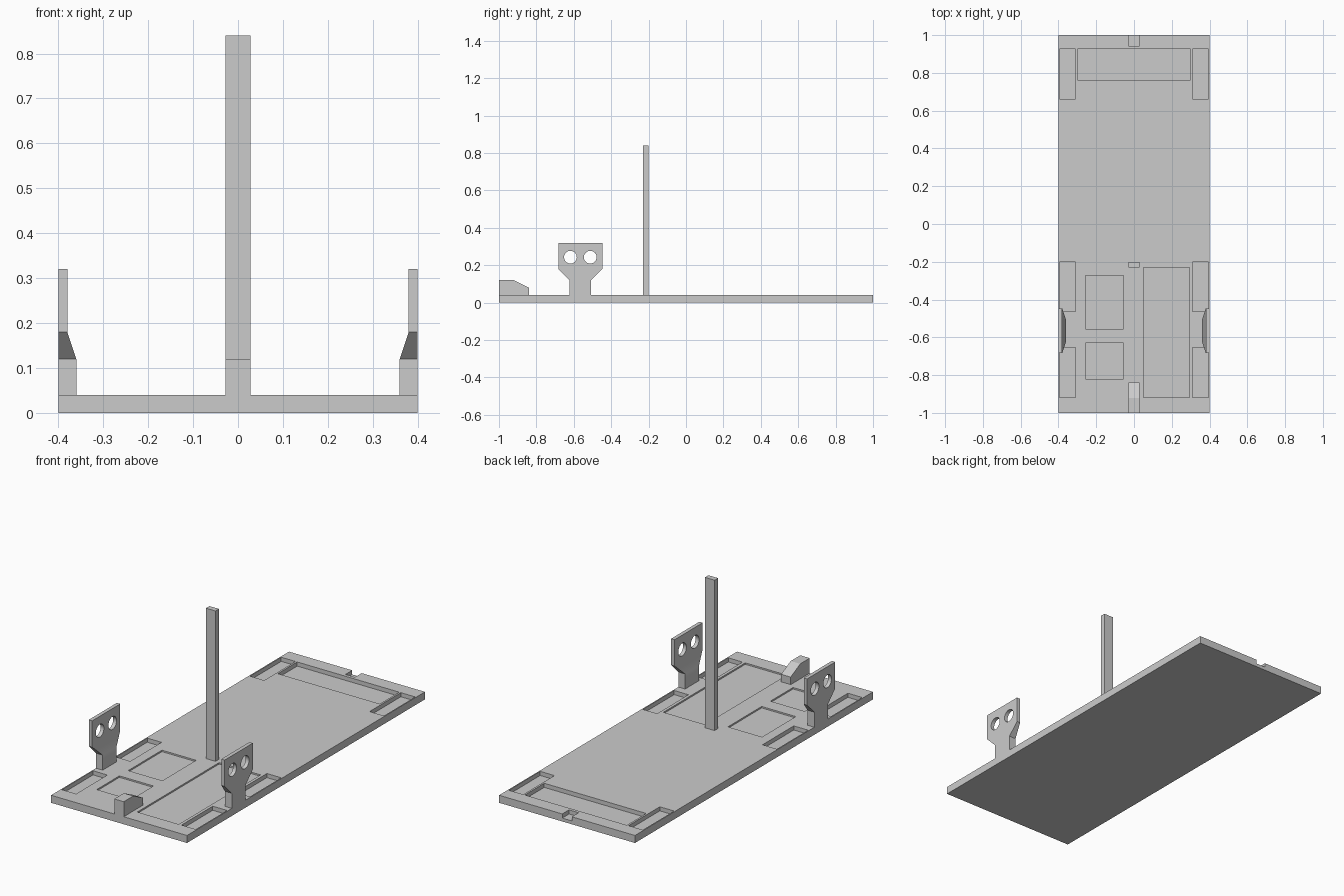
import bpy, bmesh, math
from mathutils import Vector, Matrix

if "Cube" in bpy.data.objects:
    bpy.data.objects.remove(bpy.data.objects["Cube"])

grey = bpy.data.materials.new("plain_grey")
grey.diffuse_color = (0.6, 0.6, 0.6, 1)
grey.use_nodes = True
grey.node_tree.nodes["Principled BSDF"].inputs["Base Color"].default_value = grey.diffuse_color


def make(name, bm):
    bmesh.ops.recalc_face_normals(bm, faces=bm.faces)
    me = bpy.data.meshes.new(name)
    bm.to_mesh(me)
    bm.free()
    me.materials.append(grey)
    ob = bpy.data.objects.new(name, me)
    bpy.context.collection.objects.link(ob)
    return ob


def add_box(bm, x0, x1, y0, y1, z0, z1):
    m = (Matrix.Translation(((x0 + x1) / 2, (y0 + y1) / 2, (z0 + z1) / 2))
         @ Matrix.Diagonal((x1 - x0, y1 - y0, z1 - z0, 1)))
    bmesh.ops.create_cube(bm, size=1, matrix=m)


def box(name, *dims):
    bm = bmesh.new()
    add_box(bm, *dims)
    return make(name, bm)


def prism(name, pts, axis, lo, hi):
    """Extrude a (horizontal, z) profile along x or y."""
    bm = bmesh.new()
    place = (lambda u, z: (lo, u, z)) if axis == 'x' else (lambda u, z: (u, lo, z))
    f = bm.faces.new([bm.verts.new(place(*p)) for p in pts])
    ext = bmesh.ops.extrude_face_region(bm, geom=[f])
    vs = [v for v in ext['geom'] if isinstance(v, bmesh.types.BMVert)]
    off = Vector((hi - lo, 0, 0)) if axis == 'x' else Vector((0, hi - lo, 0))
    bmesh.ops.translate(bm, verts=vs, vec=off)
    return make(name, bm)


def boolean(ob, cutter, op):
    cutter.hide_render = True
    mod = ob.modifiers.new("cut", 'BOOLEAN')
    mod.operation, mod.object, mod.solver = op, cutter, 'EXACT'
    bpy.context.view_layer.objects.active = ob
    bpy.ops.object.modifier_apply(modifier=mod.name)
    bpy.data.objects.remove(cutter)


# Base plate with recessed pockets
T = 0.04
base = box("base_plate", -0.4, 0.4, -1, 1, 0, T)
bm = bmesh.new()
for y0, y1 in ((-0.918, -0.655), (-0.463, -0.2), (0.663, 0.926)):
    for x0, x1 in ((-0.394, -0.31), (0.31, 0.394)):
        add_box(bm, x0, x1, y0, y1, T - 0.022, T + 0.1)
add_box(bm, -0.3, 0.3, 0.763, 0.926, T - 0.022, T + 0.1)     # rear tray
add_box(bm, -0.028, 0.028, 0.943, 1.1, T - 0.022, T + 0.1)   # rear notch
add_box(bm, 0.05, 0.294, -0.918, -0.23, T - 0.008, T + 0.1)  # long tray
for y0, y1 in ((-0.82, -0.63), (-0.556, -0.272)):            # small trays
    add_box(bm, -0.257, -0.056, y0, y1, T - 0.008, T + 0.1)
boolean(base, make("pocket_cutter", bm), 'DIFFERENCE')

# Upright post and sloped front stop
box("post", -0.028, 0.028, -0.229, -0.2, T, 0.84)
prism("front_stop", [(-1, T), (-1, 0.12), (-0.92, 0.12), (-0.84, 0.08), (-0.84, T)],
      'x', -0.028, 0.028)

# Side brackets: flared outline, tapered thickness, two round holes
YC = -0.565
half = [(0.058, T), (0.058, 0.12), (0.118, 0.18), (0.118, 0.32)]
outline = [(YC + u, z) for u, z in half] + [(YC - u, z) for u, z in reversed(half)]
taper = [(0.4, 0), (0.4, 0.4), (0.38, 0.4), (0.38, 0.18), (0.36, 0.12), (0.36, 0)]
for side, s in (("right", 1), ("left", -1)):
    bracket = prism(side + "_bracket", outline, 'x', s * 0.3, s * 0.5)
    boolean(bracket, prism("taper_cutter", [(s * x, z) for x, z in taper], 'y', -0.9, -0.2),
            'INTERSECT')
    bm = bmesh.new()
    for dy in (-0.053, 0.053):
        bmesh.ops.create_cone(bm, cap_ends=True, segments=32, radius1=0.034, radius2=0.034,
                              depth=0.3, matrix=Matrix.Translation((s * 0.4, YC + dy, 0.243))
                              @ Matrix.Rotation(math.pi / 2, 4, 'Y'))
    boolean(bracket, make("hole_cutter", bm), 'DIFFERENCE')
    bpy.ops.object.select_all(action='DESELECT')
    bracket.select_set(True)
    bpy.context.view_layer.objects.active = bracket
    bpy.ops.object.shade_smooth_by_angle(angle=math.radians(30))
